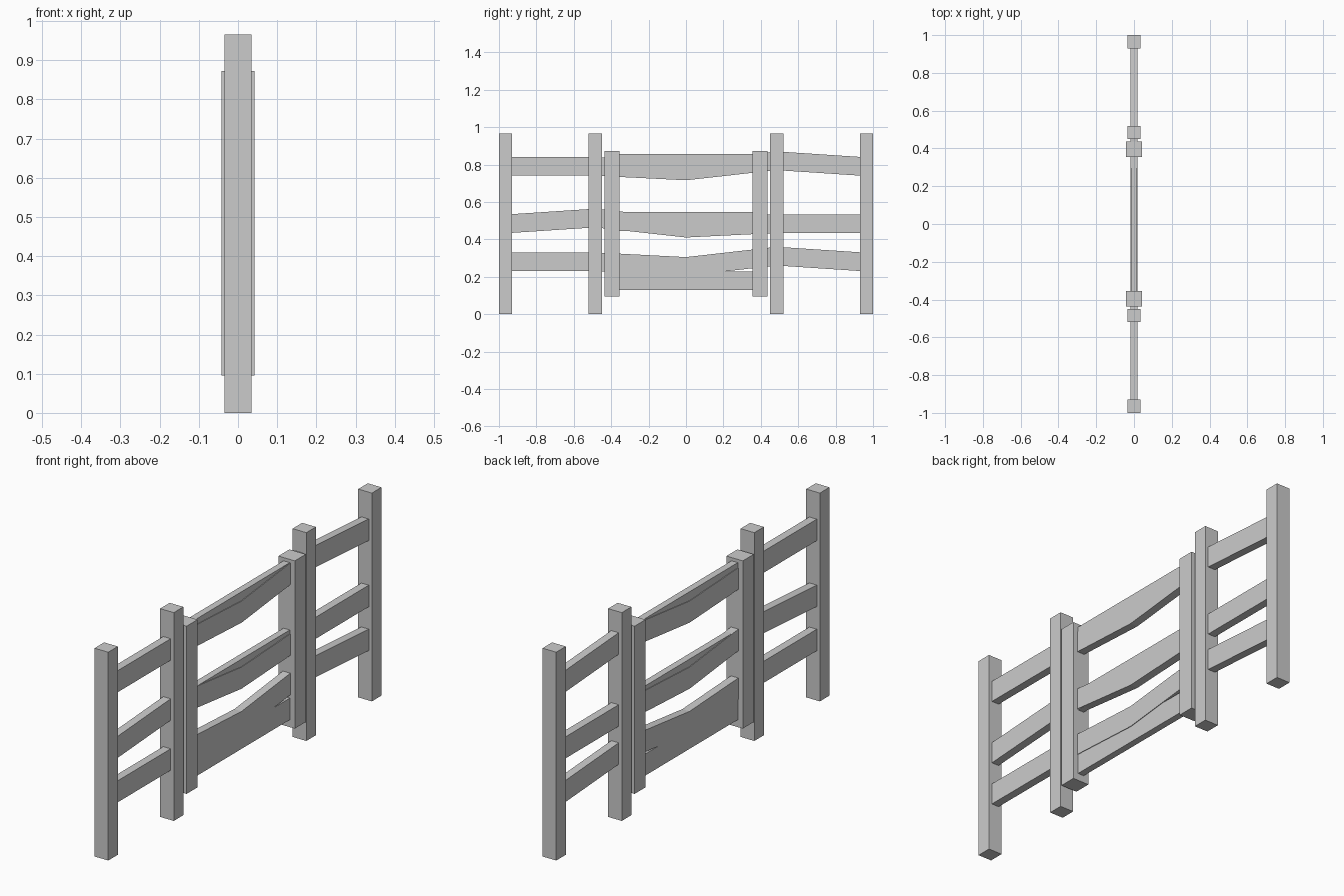
import bpy, bmesh

if "Cube" in bpy.data.objects:
    bpy.data.objects.remove(bpy.data.objects["Cube"])


def box(name, y, z0, z1, hx, hy):
    """Box centred on x = 0, at y, from z0 to z1."""
    bm = bmesh.new()
    bmesh.ops.create_cube(bm, size=1)
    for v in bm.verts:
        v.co = (v.co.x * 2 * hx, y + v.co.y * 2 * hy, z0 + (v.co.z + 0.5) * (z1 - z0))
    finish(name, bm)


def bent_rail(name, path, height, hx):
    """Rail following (y, bottom z) points."""
    bm = bmesh.new()
    rings = [[bm.verts.new((x, y, z + h)) for x, h in
              ((-hx, 0), (hx, 0), (hx, height), (-hx, height))] for y, z in path]
    for a, b in zip(rings, rings[1:]):
        for i in range(4):
            j = (i + 1) % 4
            bm.faces.new((a[i], a[j], b[j], b[i]))
    bm.faces.new(rings[0])
    bm.faces.new(rings[-1])
    bmesh.ops.recalc_face_normals(bm, faces=bm.faces)
    finish(name, bm)


def finish(name, bm):
    mesh = bpy.data.meshes.new(name)
    bm.to_mesh(mesh)
    bm.free()
    bpy.context.collection.objects.link(bpy.data.objects.new(name, mesh))


# Fence posts and gate stiles on both sides
for side, s in (("left", -1), ("right", 1)):
    box(f"outer_post_{side}", s * 0.965, 0, 0.965, 0.035, 0.035)
    box(f"inner_post_{side}", s * 0.485, 0, 0.965, 0.035, 0.035)
    box(f"gate_stile_{side}", s * 0.396, 0.095, 0.872, 0.042, 0.04)

# Crooked rails running the full length, bending at each post and the middle
stations = (-0.94, -0.485, 0, 0.485, 0.94)
bottoms = {"top": (0.74, 0.74, 0.716, 0.77, 0.74),
           "middle": (0.434, 0.464, 0.41, 0.434, 0.434),
           "bottom": (0.23, 0.23, 0.205, 0.26, 0.23)}
for level, zs in bottoms.items():
    bent_rail(f"fence_rail_{level}", list(zip(stations, zs)), 0.1, 0.019)

# Straight gate rails
for level, z in (("top", 0.757), ("middle", 0.445), ("bottom", 0.129)):
    box(f"gate_rail_{level}", 0, z, z + 0.1, 0.016, 0.37)
